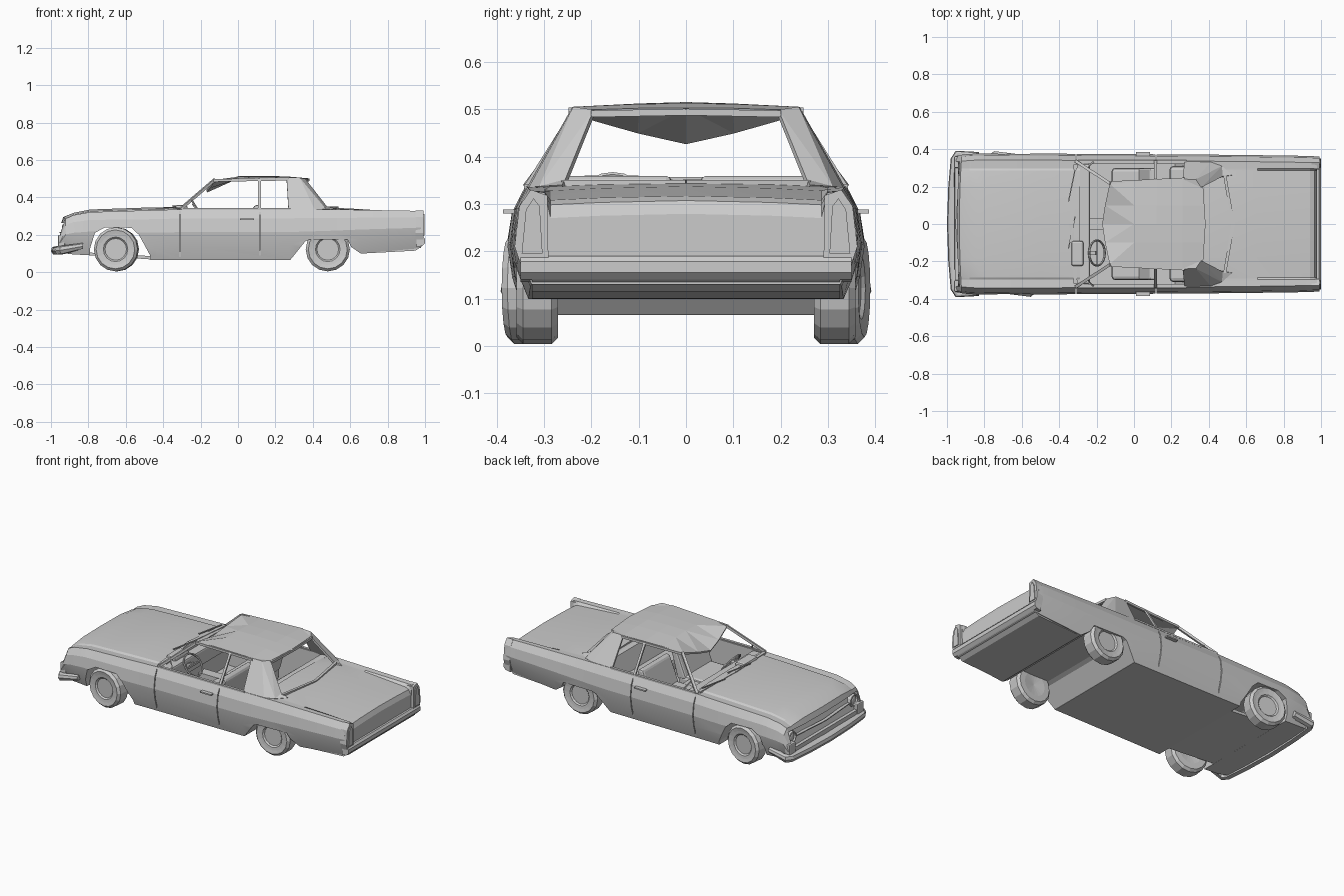
import bpy, bmesh
from math import cos, sin, pi, radians
from mathutils import Vector, Matrix

if "Cube" in bpy.data.objects:
    bpy.data.objects.remove(bpy.data.objects["Cube"])


def make(name, verts, faces, mirror=False, solid=0.0):
    me = bpy.data.meshes.new(name)
    bm = bmesh.new()
    vs = [bm.verts.new(v) for v in verts]
    for f in faces:
        bm.faces.new([vs[i] for i in f])
    bmesh.ops.recalc_face_normals(bm, faces=bm.faces)
    bm.to_mesh(me)
    bm.free()
    ob = bpy.data.objects.new(name, me)
    bpy.context.collection.objects.link(ob)
    if mirror:
        m = ob.modifiers.new("mirror", 'MIRROR')
        m.use_axis = (False, True, False)
    if solid:
        s = ob.modifiers.new("thickness", 'SOLIDIFY')
        s.thickness, s.offset = solid, -1
    return ob


def loft(name, rings, mirror=False):
    n = len(rings[0])
    verts = [p for r in rings for p in r]
    faces = [(k * n + i, k * n + (i + 1) % n, (k + 1) * n + (i + 1) % n, (k + 1) * n + i)
             for k in range(len(rings) - 1) for i in range(n)]
    faces += [tuple(range(n)), tuple(range((len(rings) - 1) * n, len(rings) * n))]
    return make(name, verts, faces, mirror)


def prism(name, pts, a, b, axis='y', mirror=False):
    put = {'y': lambda p, t: (p[0], t, p[1]), 'x': lambda p, t: (t, p[0], p[1])}[axis]
    return loft(name, [[put(p, t) for p in pts] for t in (a, b)], mirror)


def box(name, x0, x1, y0, y1, z0, z1, mirror=False, bevel=0.0):
    ob = prism(name, [(x0, z0), (x1, z0), (x1, z1), (x0, z1)], y0, y1, 'y', mirror)
    if bevel:
        b = ob.modifiers.new("bevel", 'BEVEL')
        b.width, b.segments = bevel, 2
    return ob


def strut(name, p, q, w, h, mirror=True):
    p, q = Vector(p), Vector(q)
    d = (q - p).normalized()
    side = d.cross(Vector((0, 0, 1)) if abs(d.z) < 0.95 else Vector((1, 0, 0))).normalized()
    up = side.cross(d)
    ring = [(-w, -h), (w, -h), (w, h), (-w, h)]
    return loft(name, [[c + side * a / 2 + up * b / 2 for a, b in ring] for c in (p, q)], mirror)


def lathe(name, prof, n, matrix):
    # profile of (radius, along y), turned about the y axis
    rings = [[matrix @ Vector((r * cos(2 * pi * i / n), y, r * sin(2 * pi * i / n)))
              for i in range(n)] for r, y in prof]
    return loft(name, rings)


def smooth(ob, angle):
    bpy.ops.object.select_all(action='DESELECT')
    ob.select_set(True)
    bpy.context.view_layer.objects.active = ob
    bpy.ops.object.shade_smooth_by_angle(angle=radians(angle))


# Lower body: cross-sections (x, bottom, fender top, deck height, half width)
sections = [(-.955, .105, .19, .19, .362), (-.92, .10, .285, .286, .37), (-.88, .095, .305, .308, .375),
            (-.79, .09, .321, .326, .378), (-.50, .065, .330, .336, .377), (-.30, .065, .336, .340, .375),
            (.28, .065, .337, .338, .372), (.48, .08, .336, .337, .37), (.66, .10, .333, .328, .368),
            (.94, .125, .328, .308, .364), (.965, .13, .327, .298, .362), (.978, .13, .326, .27, .361)]
rings = []
for x, zb, zt, zc, w in sections:
    h = zt - zb
    half = [(w - .035, zb), (w - .01, zb + .3 * h), (w, zb + .55 * h), (w - .01, zb + .82 * h),
            (w - .035, zt), (.298, zt - .002), (.286, zc), (.18, zc + (.009 if x < -.4 else .005))]
    ring = half + [(0, zc + .009)] + [(-y, z) for y, z in reversed(half)]
    bow = .014 if x < -.9 else 0          # nose bows forward in plan
    rings.append([(x - bow * (1 - (y / .38) ** 2), y, z) for y, z in ring])
body = loft("car_body", rings)

# Cut wheel arches, cabin, grille recess and door seams
cuts = [([(-.46, .0), (-.47, .09), (-.53, .20), (-.57, .237), (-.71, .24), (-.765, .21), (-.79, .13),
          (-.79, .0)], -.6, .6),
        ([(.28, .0), (.28, .066), (.36, .165), (.385, .175), (.585, .175), (.605, .135), (.67, .09),
          (.67, .0)], -.6, .6),
        ([(-.29, .10), (.22, .10), (.27, .20), (.38, .20), (.38, .6), (-.29, .6)], -.322, .322),
        ([(-1.1, .165), (-.938, .165), (-.905, .262), (-1.1, .262)], -.335, .335)]
for x in (-.312, .115):
    for s in (-1, 1):
        cuts.append(([(x, .075), (x + .005, .075), (x + .005, .4), (x, .4)], s * .345, s * .5))
for pts, a, b in cuts:
    cutter = prism("cutter", pts, a, b)
    cutter.hide_render = True
    m = body.modifiers.new("cut", 'BOOLEAN')
    m.operation, m.solver, m.object = 'DIFFERENCE', 'EXACT', cutter
    bpy.context.view_layer.objects.active = body
    bpy.ops.object.modifier_apply(modifier=m.name)
    bpy.data.objects.remove(cutter)
smooth(body, 14)

# Floor pan between the front wheels
prism("front_floor_pan", [(-.80, .091), (-.45, .067), (-.45, .085), (-.80, .105)], -.265, .265)

# Roof with drooping front lip and rear pillars
roof = [(-.17, 0, .437), (-.155, .1, .460), (-.13, .215, .493),
        (0, 0, .513), (0, .1, .510), (0, .228, .502),
        (.12, 0, .515), (.12, .1, .512), (.12, .236, .505),
        (.26, 0, .512), (.26, .1, .511), (.26, .24, .505),
        (.375, 0, .502), (.37, .1, .502), (.36, .195, .499), (.33, .238, .505),
        (.27, .336, .335), (.41, .332, .335), (.47, .310, .337), (.525, .262, .340), (.475, .255, .352)]
make("roof", roof, [(0, 1, 3), (1, 4, 3), (1, 2, 4), (2, 5, 4), (3, 4, 7, 6), (4, 5, 8, 7), (6, 7, 10, 9),
                    (7, 8, 11, 10), (9, 10, 13, 12), (10, 11, 14, 13), (11, 15, 14), (11, 16, 17, 15),
                    (15, 17, 18), (15, 18, 14), (14, 18, 20), (18, 19, 20)], True, .012)

# Window frames
strut("windscreen_pillar", (-.31, .335, .335), (-.125, .215, .494), .016, .014)
strut("drip_rail", (-.13, .222, .490), (.27, .242, .497), .012, .014)
strut("door_post", (.115, .338, .335), (.115, .236, .497), .014, .010)
strut("vent_window_frame", (-.215, .335, .335), (-.25, .297, .388), .007, .007)
strut("window_sill", (-.30, .334, .337), (.28, .334, .337), .016, .010)
strut("rear_window_top", (.375, 0, .494), (.362, .2, .49), .015, .014)
strut("rear_window_base", (.53, 0, .343), (.485, .262, .343), .016, .014)
strut("cowl", (-.335, 0, .347), (-.312, .32, .338), .02, .012)
for y in (-.13, .12):
    strut("wiper", (-.35, y, .354), (-.315, y + .17, .354), .006, .006, False)

# Tail fins with lamps, rear bumper
fin = [(.29, .15), (.293, .318), (.328, .330), (.352, .295), (.362, .21), (.342, .15)]
prism("tail_fin", fin, .95, .993, 'x', True)
prism("tail_lamp", [(.303, .195), (.309, .295), (.322, .312), (.338, .288), (.347, .195)],
      .98, .998, 'x', True)
prism("rear_bumper", [(.955, .135), (.985, .14), (1.0, .155), (1.0, .178), (.99, .19), (.955, .19)],
      -.35, .35)
prism("rear_valance", [(.67, .10), (.95, .115), (.985, .14), (.68, .13)], -.325, .325)

# Front bumper: one section swept along a half path
path = [(-.83, .380, .138), (-.95, .388, .116), (-.975, .35, .114), (-.988, .2, .113), (-.995, 0, .113)]
bumper = []
for i, (x, y, z) in enumerate(path):
    inx, iny = (0, -1) if i == 0 else ((.7, -.7) if i == 1 else (1, 0))
    k = .6 if i == 0 else .85
    bumper.append([(x + inx * d, y + iny * d, z + h * k) for d, h in
                   [(.035, -.022), (.006, -.022), (-.005, 0), (0, .022), (.012, .030), (.035, .030)]])
loft("front_bumper", bumper, True)
box("turn_lamp", -.962, -.925, .30, .362, .135, .20, True, .006)

# Grille bar and headlamps
strut("grille_bar", (-.945, 0, .213), (-.925, .26, .213), .02, .006)
for s in (-1, 1):
    turn = Matrix.Translation((-.922, s * .30, .218)) @ Matrix.Rotation(radians(-90), 4, 'Z')
    lathe("headlamp", [(.038, .03), (.038, -.016), (.030, -.018), (.027, -.008), (.012, -.014),
                       (.002, -.015)], 12, turn)

# Door handles
box("door_handle", .01, .085, .362, .386, .280, .288, True)

# Wheels, front pair steered slightly
wheel = [(.002, .030), (.058, .030), (.066, .038), (.084, .040), (.104, .044),
         (.118, .030), (.118, -.030), (.104, -.044), (.07, -.044), (.002, -.035)]
for x, y, steer, name in ((-.65, .333, -7, "front_wheel"), (.48, .314, 0, "rear_wheel")):
    for s in (-1, 1):
        place = Matrix.Translation((x, s * y, .122)) @ Matrix.Rotation(radians(steer), 4, 'Z')
        lathe(name, [(r, t * s) for r, t in wheel], 16, place)

# Interior
box("dashboard", -.30, -.235, -.32, .32, .24, .336, False, .01)
box("instrument_hood", -.335, -.27, -.225, -.09, .325, .360, False, .012)
box("centre_console", -.25, .0, -.03, .03, .10, .20)
strut("steering_column", (-.28, -.155, .275), (-.20, -.155, .312), .022, .022, False)
bpy.ops.mesh.primitive_torus_add(major_radius=.068, minor_radius=.006, major_segments=18, minor_segments=6,
                                 location=(-.198, -.155, .308), rotation=(0, radians(52), 0))
bpy.context.object.name = "steering_wheel"
for s in (-1, 1):
    strut("steering_spoke", (-.198, -.155, .308), (-.198, -.155 + s * .066, .308), .008, .012, False)
box("front_seat_base", -.12, .08, .03, .30, .12, .21, True, .02)
back = prism("front_seat_back", [(.02, .19), (.08, .18), (.125, .34), (.11, .362), (.085, .355)],
             .03, .30, 'y', True)
b = back.modifiers.new("bevel", 'BEVEL')
b.width, b.segments = .012, 2
box("rear_seat_base", .19, .33, -.31, .31, .15, .225, False, .02)
prism("rear_seat_back", [(.29, .20), (.385, .20), (.385, .336), (.36, .34), (.34, .335)], -.318, .318)
